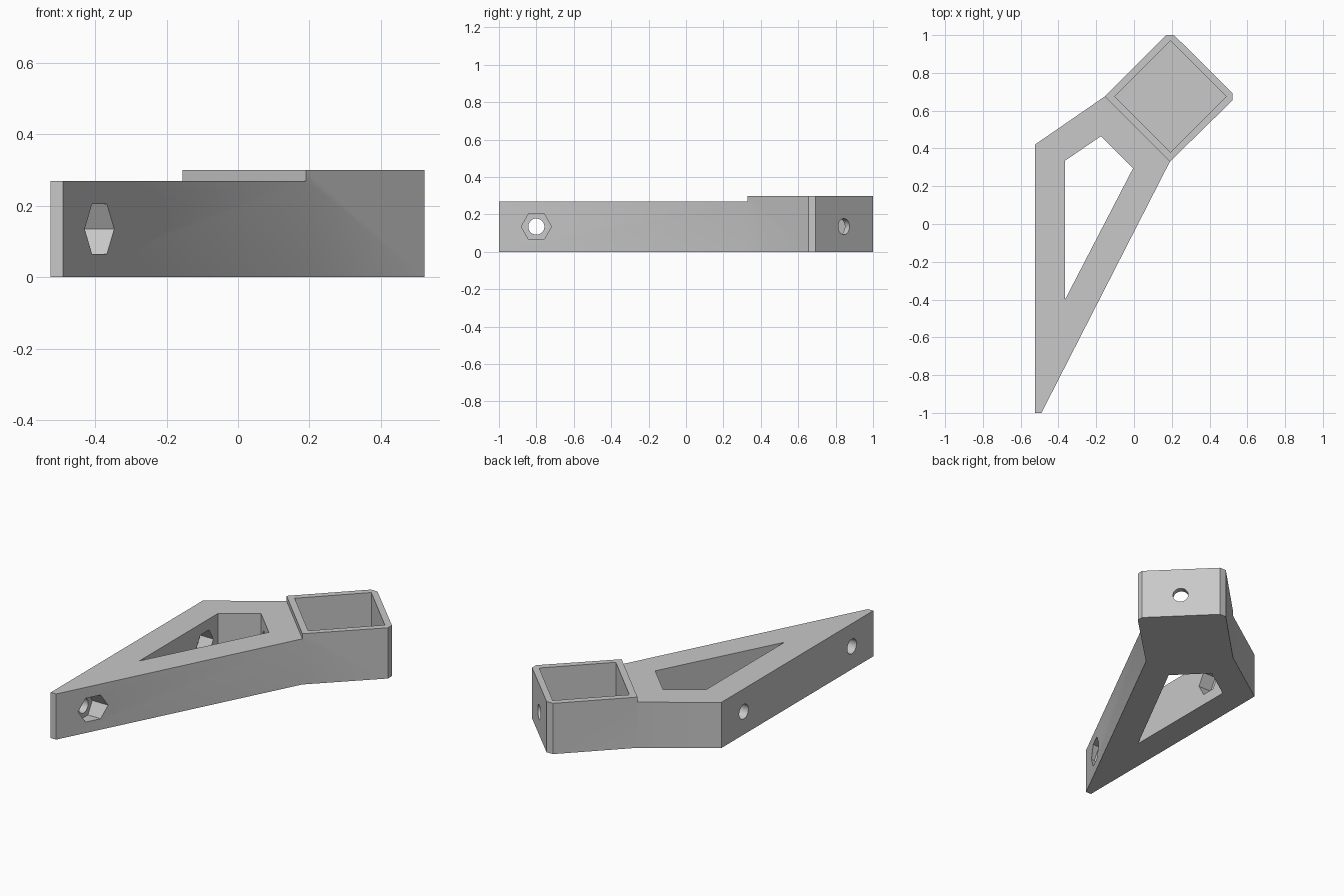
import bpy, bmesh, math
from mathutils import Vector

default = bpy.data.objects.get("Cube")
if default:
    bpy.data.objects.remove(default, do_unlink=True)

HEIGHT, ARM_TOP, FLOOR, BOLT_Z = 0.30, 0.27, 0.03, 0.135
BOLT_R, NUT_R = 0.043, 0.081

grey = bpy.data.materials.new("plain grey")
grey.use_nodes = True
grey.diffuse_color = (0.58, 0.58, 0.58, 1)
grey.node_tree.nodes["Principled BSDF"].inputs["Base Color"].default_value = (0.58, 0.58, 0.58, 1)


def loft(name, ring, offset):
    """Solid made by sweeping a ring of points along an offset."""
    bm = bmesh.new()
    face = bm.faces.new([bm.verts.new(p) for p in ring])
    swept = bmesh.ops.extrude_face_region(bm, geom=[face])["geom"]
    bmesh.ops.translate(bm, vec=offset,
                        verts=[g for g in swept if isinstance(g, bmesh.types.BMVert)])
    bmesh.ops.recalc_face_normals(bm, faces=bm.faces)
    mesh = bpy.data.meshes.new(name)
    bm.to_mesh(mesh)
    bm.free()
    mesh.materials.append(grey)
    ob = bpy.data.objects.new(name, mesh)
    bpy.context.collection.objects.link(ob)
    return ob


def prism(name, outline, z0, z1):
    return loft(name, [(x, y, z0) for x, y in outline], Vector((0, 0, z1 - z0)))


def bore(name, start, direction, length, radius, sides):
    """Horizontal round or hexagonal cutter, with corners to the sides."""
    axis = Vector(direction).normalized()
    side, up = axis.cross(Vector((0, 0, 1))), Vector((0, 0, 1))
    ring = [Vector(start) + radius * (math.cos(a) * side + math.sin(a) * up)
            for a in (math.tau * i / sides for i in range(sides))]
    return loft(name, ring, axis * length)


# Whole bracket outline: tapered arm plus square holder turned 45 degrees
bracket = prism("bracket", [(-0.525, -1), (-0.49, -1), (0.19, 0.33), (0.522, 0.655),
                            (0.522, 0.693), (0.212, 1), (0.17, 1), (-0.155, 0.675),
                            (-0.525, 0.42)], 0, HEIGHT)

cutters = [
    # Lower the arm below the holder rim
    prism("arm_step", [(-0.8, -1.2), (1, -1.2), (1, -0.48), (-0.8, 1.32)], ARM_TOP, 0.5),
    # Opening through the arm
    prism("arm_window", [(-0.365, -0.4), (-0.005, 0.295), (-0.175, 0.465), (-0.365, 0.335)],
          -0.1, 0.4),
    # Square pocket in the holder
    prism("holder_pocket", [(0.193, 0.38), (0.488, 0.675), (0.193, 0.97), (-0.102, 0.675)],
          FLOOR, 0.5),
]

# Two mounting bolts through the straight side, with nut recesses
for y in (-0.8, 0.21):
    cutters.append(bore("mount_bolt", (-0.6, y, BOLT_Z), (1, 0, 0), 0.25, BOLT_R, 32))
    cutters.append(bore("mount_nut", (-0.45, y, BOLT_Z), (1, 0, 0), 0.2, NUT_R, 6))

# Diagonal bolt through both holder walls, with nut recess in the window
cutters.append(bore("holder_bolt", (-0.115, 0.36, BOLT_Z), (1, 1, 0), 0.8, BOLT_R, 32))
cutters.append(bore("holder_nut", (-0.13, 0.345, BOLT_Z), (1, 1, 0), 0.13, NUT_R, 6))

bpy.context.view_layer.objects.active = bracket
for cutter in cutters:
    cutter.hide_render = True
    mod = bracket.modifiers.new(cutter.name, "BOOLEAN")
    mod.operation, mod.solver, mod.object = "DIFFERENCE", "EXACT", cutter
    bpy.ops.object.modifier_apply(modifier=mod.name)
    bpy.data.objects.remove(cutter, do_unlink=True)

# Smooth bores and gentle bends, keep corners sharp
for ob in bpy.context.selected_objects:
    ob.select_set(False)
bracket.select_set(True)
bpy.ops.object.shade_smooth_by_angle(angle=math.radians(30))
